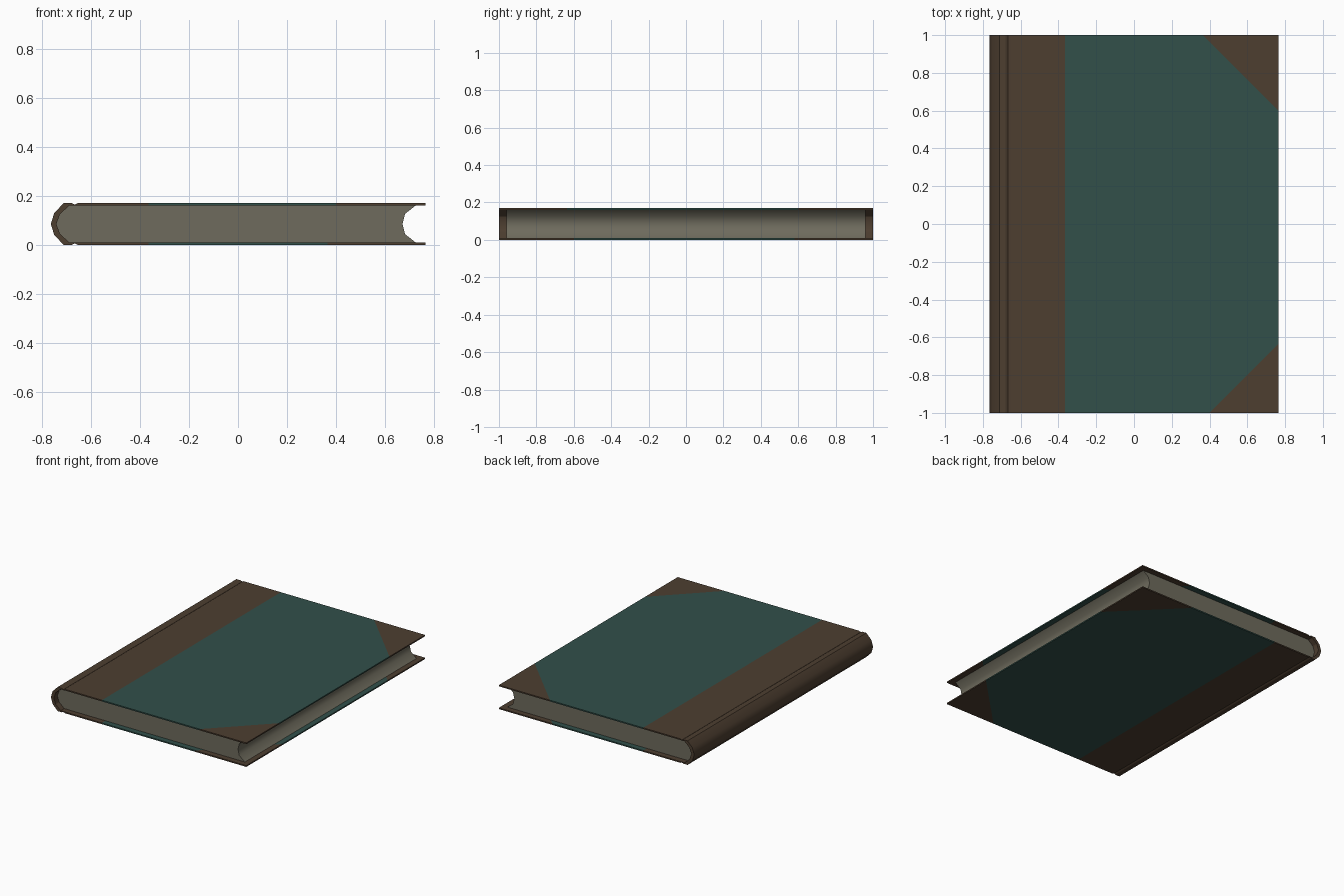
import bpy, bmesh, math
from mathutils import Vector

if "Cube" in bpy.data.objects:
    bpy.data.objects.remove(bpy.data.objects["Cube"])

H = 0.17          # total thickness
MID = H / 2


def material(name, rgb):
    m = bpy.data.materials.new(name)
    lin = [((c / 255 + 0.055) / 1.055) ** 2.4 for c in rgb]
    m.diffuse_color = (*lin, 1)
    m.use_nodes = True
    m.node_tree.nodes["Principled BSDF"].inputs["Base Color"].default_value = m.diffuse_color
    return m


leather = material("brown leather", (77, 62, 48))
cloth = material("teal cloth", (50, 80, 74))
paper = material("aged paper", (110, 107, 93))


def mirrored(half):
    """Complete a top-half (x, z) profile with its lower mirror image."""
    return half + [(x, H - z) for x, z in reversed(half[:-1])]


def sweep(row_a, row_b, half_len):
    """Solid between two paired (x, z) rows, extended along y."""
    bm = bmesh.new()
    n = len(row_a)
    loop = row_a + row_b[::-1]
    ends = [[bm.verts.new((x, y, z)) for x, z in loop]
            for y in (-half_len, half_len)]
    for i in range(2 * n):
        j = (i + 1) % (2 * n)
        bm.faces.new((ends[0][i], ends[0][j], ends[1][j], ends[1][i]))
    for e in ends:
        for i in range(n - 1):
            bm.faces.new((e[i], e[i + 1], e[2 * n - 2 - i], e[2 * n - 1 - i]))
    bmesh.ops.recalc_face_normals(bm, faces=bm.faces)
    return bm


def finish(name, bm, mats, is_smooth):
    for f in bm.faces:
        f.smooth = is_smooth(f)
    for e in bm.edges:
        e.smooth = e.calc_face_angle(0) < math.radians(55)
    me = bpy.data.meshes.new(name)
    bm.to_mesh(me)
    bm.free()
    for m in mats:
        me.materials.append(m)
    ob = bpy.data.objects.new(name, me)
    bpy.context.collection.objects.link(ob)


# Cover: two boards, hinge grooves and a rounded spine in one section
outer = mirrored([(0.765, 0.17), (-0.655, 0.17), (-0.667, 0.164),
                  (-0.679, 0.17), (-0.712, 0.17), (-0.75, 0.131), (-0.765, MID)])
inner = mirrored([(0.765, 0.161), (-0.655, 0.161), (-0.667, 0.16),
                  (-0.675, 0.161), (-0.688, 0.161), (-0.727, 0.126), (-0.742, MID)])
cover = sweep(outer, inner, 1.0)

# Leather corners: region sx*x + sy*y > d, one per board corner
corners = [(True, 1, 1.365), (True, -1, 1.40),
           (False, 1, 1.345), (False, -1, 1.365)]


def cut(co, no, keep):
    faces = [f for f in cover.faces if keep(f.calc_center_median())]
    geom = list({v for f in faces for v in f.verts}) + \
        list({e for f in faces for e in f.edges}) + faces
    bmesh.ops.bisect_plane(cover, geom=geom, plane_co=co, plane_no=no)


cut((-0.365, 0, 0), (1, 0, 0), lambda c: True)
for upper, s, d in corners:
    cut((d, 0, 0), Vector((1, s, 0)).normalized(),
        lambda c: (c.z > MID) == upper and c.x > -0.365)
for f in cover.faces:
    c = f.calc_center_median()
    in_corner = any((c.z > MID) == u and c.x + s * c.y > d for u, s, d in corners)
    f.material_index = 0 if c.x < -0.365 or in_corner else 1
finish("cover", cover, [leather, cloth],
       lambda f: abs(f.normal.y) < 0.5 and f.calc_center_median().x < -0.715)

# Page block: rounded back, hollow fore edge
back = mirrored([(-0.688, 0.161), (-0.727, 0.126), (-0.742, MID)])
fore = mirrored([(0.726, 0.161), (0.682, 0.126), (0.672, MID)])
pages = sweep(back, fore, 0.96)
finish("page_block", pages, [paper],
       lambda f: abs(f.normal.y) < 0.5 and abs(f.normal.z) < 0.95)
